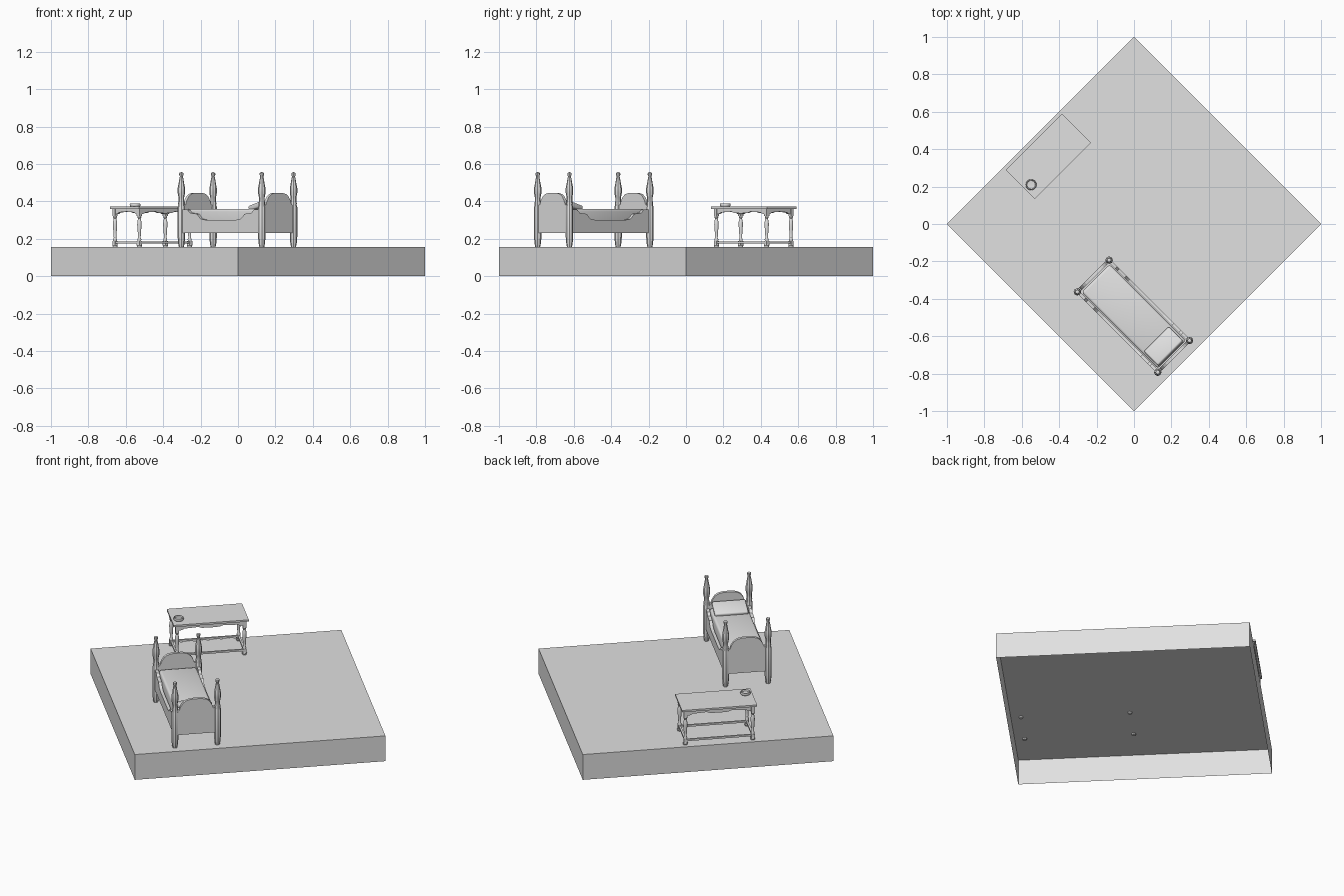
import bpy, bmesh, math
from mathutils import Matrix, Vector

cube = bpy.data.objects.get("Cube")
if cube:
    bpy.data.objects.remove(cube, do_unlink=True)

grey = bpy.data.materials.new("plain grey")
grey.use_nodes = True
COLOUR = (0.75, 0.75, 0.75, 1)
grey.diffuse_color = COLOUR
grey.node_tree.nodes["Principled BSDF"].inputs["Base Color"].default_value = COLOUR

FLOOR = 0.155
BED = Matrix.Translation((-0.003, -0.493, 0)) @ Matrix.Rotation(math.radians(-45), 4, 'Z')
TABLE = Matrix.Translation((-0.458, 0.362, 0)) @ Matrix.Rotation(math.radians(45), 4, 'Z')


def finish(name, bm, place, smooth=False):
    mesh = bpy.data.meshes.new(name)
    bm.to_mesh(mesh)
    bm.free()
    mesh.materials.append(grey)
    ob = bpy.data.objects.new(name, mesh)
    bpy.context.collection.objects.link(ob)
    ob.matrix_world = place
    if smooth:
        bpy.ops.object.select_all(action='DESELECT')
        ob.select_set(True)
        bpy.context.view_layer.objects.active = ob
        bpy.ops.object.shade_smooth_by_angle(angle=math.radians(35))


def box(name, centre, size, place, bevel=0, tilt=0, open_below=False):
    bm = bmesh.new()
    bmesh.ops.create_cube(bm, size=1)
    bmesh.ops.scale(bm, vec=size, verts=bm.verts)
    if open_below:
        base = [f for f in bm.faces if f.normal.z < -0.5]
        bmesh.ops.delete(bm, geom=base, context='FACES_ONLY')
    if bevel:
        bmesh.ops.bevel(bm, geom=bm.edges[:], offset=bevel, segments=3,
                        profile=0.5, affect='EDGES')
    move = Matrix.Translation(centre) @ Matrix.Rotation(tilt, 4, 'Y')
    bmesh.ops.transform(bm, matrix=move, verts=bm.verts)
    finish(name, bm, place, bevel > 0)


def lathe(name, profile, spot, place, sides=12):
    """Spin (radius, height) pairs round the vertical axis."""
    bm = bmesh.new()
    verts = [bm.verts.new((r, 0, z)) for r, z in profile]
    edges = [bm.edges.new(pair) for pair in zip(verts, verts[1:])]
    bmesh.ops.spin(bm, geom=verts + edges, axis=(0, 0, 1), cent=(0, 0, 0),
                   steps=sides, angle=math.tau)
    bmesh.ops.remove_doubles(bm, verts=bm.verts, dist=0.0001)
    bmesh.ops.recalc_face_normals(bm, faces=bm.faces)
    bmesh.ops.translate(bm, vec=(*spot, 0), verts=bm.verts)
    finish(name, bm, place, True)


def panel(name, half, bottom, offset, thick, along, place):
    """Mirror half an outline, close it at a straight level and extrude it."""
    outline = [(-h, z) for h, z in half] + [(h, z) for h, z in reversed(half) if h]
    outline = [(-half[0][0], bottom)] + outline + [(half[0][0], bottom)]
    bm = bmesh.new()

    def point(h, z):
        d = offset - thick / 2
        return Vector((h, d, z)) if along == 'X' else Vector((d, h, z))
    face = bm.faces.new([bm.verts.new(point(h, z)) for h, z in outline])
    out = bmesh.ops.extrude_face_region(bm, geom=[face], use_keep_orig=True)
    push = (0, thick, 0) if along == 'X' else (thick, 0, 0)
    bmesh.ops.translate(bm, vec=push,
                        verts=[v for v in out["geom"] if isinstance(v, bmesh.types.BMVert)])
    bmesh.ops.recalc_face_normals(bm, faces=bm.faces)
    finish(name, bm, place)


# Floor platform: a shell that is open underneath
box("floor_platform", (0, 0, FLOOR / 2), (1.414, 1.414, FLOOR),
    Matrix.Rotation(math.radians(45), 4, 'Z'), open_below=True)

# Bed posts with finials, their feet just passing through the floor
POST = [(0, 0.147), (0.011, 0.147), (0.013, FLOOR), (0.017, 0.175), (0.02, 0.21),
        (0.02, 0.37), (0.016, 0.38), (0.018, 0.39), (0.015, 0.4), (0.015, 0.42),
        (0.02, 0.445), (0.02, 0.47), (0.016, 0.49), (0.011, 0.52), (0.008, 0.533),
        (0.012, 0.543), (0.011, 0.552), (0, 0.557)]
for end, ex in (("foot", -1), ("head", 1)):
    for side, sy in (("right", -1), ("left", 1)):
        lathe(f"{end}_post_{side}", POST, (ex * 0.304, sy * 0.12), BED, sides=8)

# Arched end boards
ARCH = [(0.115, 0.375), (0.096, 0.383), (0.088, 0.405), (0.074, 0.426),
        (0.056, 0.439), (0.03, 0.445), (0, 0.446)]
for name, ex in (("footboard", -1), ("headboard", 1)):
    panel(name, ARCH, 0.232, ex * 0.304, 0.018, 'Y', BED)

# Side rails with a stepped dip
DIP = [(0.3, 0.358), (0.25, 0.355), (0.232, 0.338), (0.18, 0.333), (0.165, 0.318),
       (0.15, 0.306), (0.11, 0.3), (0, 0.3)]
for side, sy in (("right", -1), ("left", 1)):
    panel(f"side_rail_{side}", DIP, 0.232, sy * 0.118, 0.018, 'X', BED)

# Mattress and pillow
box("mattress", (0.002, 0, 0.3), (0.576, 0.212, 0.12), BED, bevel=0.014)
box("pillow", (0.228, 0, 0.376), (0.112, 0.188, 0.03), BED, bevel=0.009,
    tilt=math.radians(-16))

# Table top and scalloped apron
box("table_top", (0, 0, 0.366), (0.424, 0.22, 0.011), TABLE)
LONG = [(0.19, 0.332), (0.165, 0.333), (0.15, 0.341), (0.07, 0.345), (0.05, 0.338), (0, 0.336)]
SHORT = [(0.092, 0.332), (0.07, 0.333), (0.057, 0.341), (0, 0.345)]
for side, s in (("near", -1), ("far", 1)):
    panel(f"long_apron_{side}", LONG, 0.361, s * 0.092, 0.012, 'X', TABLE)
    panel(f"short_apron_{side}", SHORT, 0.361, s * 0.19, 0.012, 'Y', TABLE)
    box(f"long_stretcher_{side}", (0, s * 0.092, 0.181), (0.38, 0.011, 0.011), TABLE)
    box(f"short_stretcher_{side}", (s * 0.19, 0, 0.181), (0.011, 0.184, 0.011), TABLE)

# Turned table legs with square blocks at the joints
LEG = [(0, FLOOR), (0.012, FLOOR), (0.014, 0.163), (0.01, 0.172), (0.01, 0.19),
       (0.011, 0.197), (0.007, 0.205), (0.009, 0.235), (0.012, 0.275), (0.011, 0.292),
       (0.007, 0.308), (0.011, 0.316), (0.009, 0.325), (0.009, 0.35), (0, 0.35)]
for i, (sx, sy) in enumerate([(-1, -1), (-1, 1), (1, -1), (1, 1)], 1):
    spot = (sx * 0.19, sy * 0.092)
    lathe(f"table_leg_{i}", LEG, spot, TABLE)
    box(f"leg_foot_block_{i}", (*spot, 0.177), (0.02, 0.02, 0.024), TABLE)
    box(f"leg_top_block_{i}", (*spot, 0.341), (0.02, 0.02, 0.038), TABLE)

# Small open bowl on the table
BOWL = [(0, 0.371), (0.024, 0.371), (0.028, 0.376), (0.029, 0.382), (0.027, 0.388),
        (0.024, 0.388), (0.022, 0.379), (0, 0.377)]
lathe("bowl", BOWL, (0, 0), Matrix.Translation((-0.55, 0.21, 0)), sides=24)
